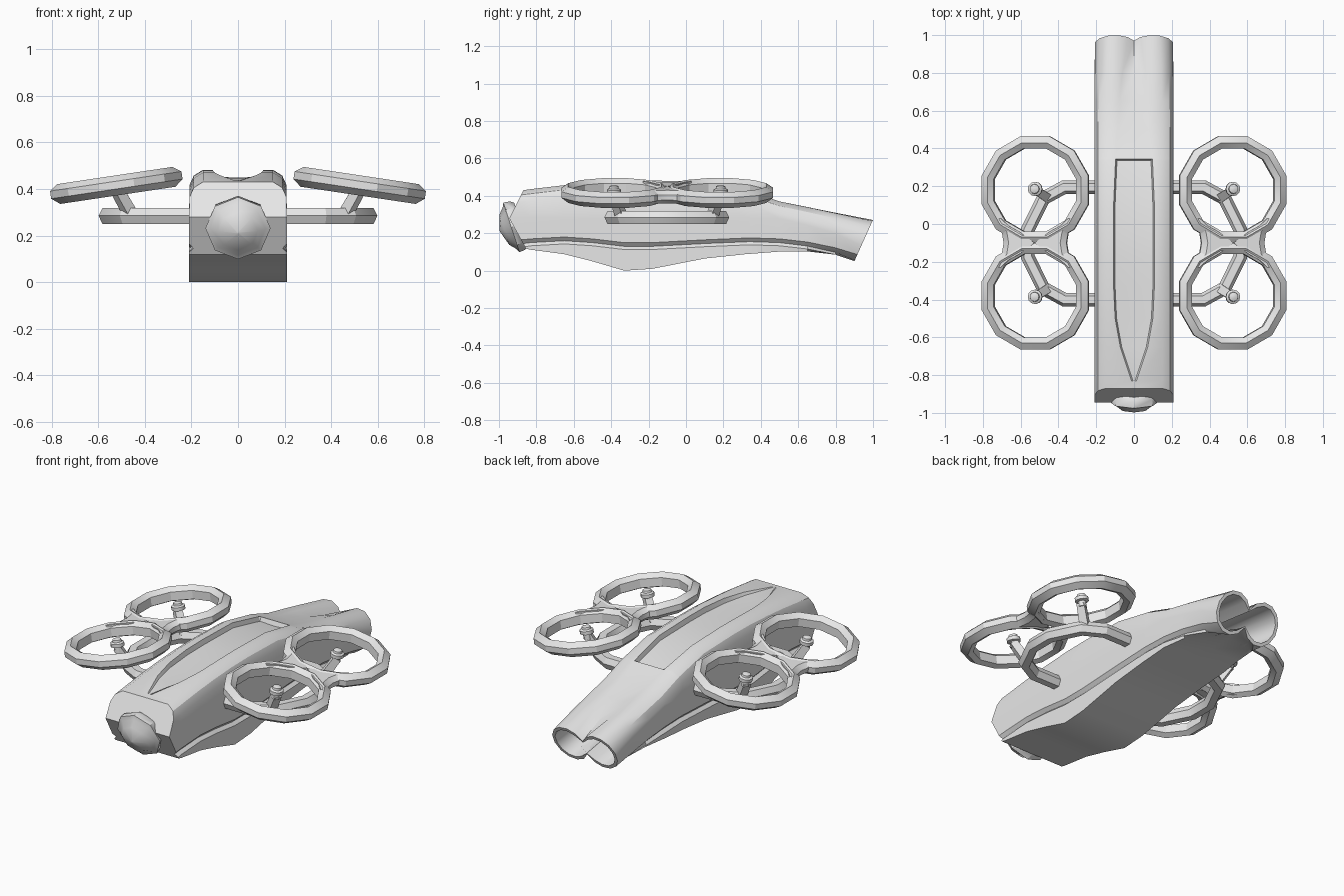
import bpy, bmesh, math
from mathutils import Vector, Matrix

if "Cube" in bpy.data.objects:
    bpy.data.objects.remove(bpy.data.objects["Cube"])

grey = bpy.data.materials.new("light_grey")
grey.diffuse_color = (0.8, 0.8, 0.8, 1)
grey.use_nodes = True
grey.node_tree.nodes["Principled BSDF"].inputs["Base Color"].default_value = grey.diffuse_color


def finish(bm, name, angle=28, mat=None):
    if mat:
        bm.transform(mat)
    bmesh.ops.recalc_face_normals(bm, faces=bm.faces)
    me = bpy.data.meshes.new(name)
    bm.to_mesh(me)
    bm.free()
    ob = bpy.data.objects.new(name, me)
    bpy.context.collection.objects.link(ob)
    me.materials.append(grey)
    bpy.ops.object.select_all(action='DESELECT')
    ob.select_set(True)
    bpy.context.view_layer.objects.active = ob
    bpy.ops.object.shade_smooth_by_angle(angle=math.radians(angle))
    return ob


def mirror(ob):
    m = ob.modifiers.new("mirror", 'MIRROR')
    m.use_axis = (True, False, False)


def bridge(bm, a, b):
    n = len(a)
    for i in range(n):
        j = (i + 1) % n
        bm.faces.new((a[i], a[j], b[j], b[i]))


def cap(bm, loop):
    # strips joining left and right halves of a symmetric loop
    n = len(loop)
    for i in range(n // 2):
        quad = [loop[i], loop[i + 1], loop[-i - 1], loop[-i]]
        bm.faces.new(list(dict.fromkeys(quad)))


# ---- hull: lofted sections, twin-lobed open tail ----
N = 12


def lobe(i, zc, rx, rz):
    a = math.radians(155 - 310 / (N - 1) * i)
    return (0 if i in (0, N - 1) else 0.1 + rx * math.cos(a), zc + rz * math.sin(a))


def half_section(zt, rw, d, zb, zk, t):
    base = [(0, zt - d), (rw, zt - d * 0.85), (rw + 0.008, zt), (max(0.15, rw + .02), zt),
            (0.19, zt - 0.025), (0.208, zt - 0.065), (0.21, min(0.28, zt - 0.09)),
            (0.21, zb + 0.025), (0.192, zb + 0.005), (0.21, zb - 0.012), (0.21, zk), (0, zk)]
    out = []
    for i, (x, z) in enumerate(base):
        lx, lz = lobe(i, (zt + zk) / 2, 0.11, (zt - zk) / 2)
        out.append((x + (lx - x) * t, z + (lz - z) * t))
    return out


def front_y(z):
    return -0.945 + (0.5 * (z - 0.28) if z > 0.28 else 0.55 * (0.28 - z))


def tail_y(z):
    return 0.9 + 0.45 * (z - 0.05)


def add_loop(bm, half, yf):
    pts = half + [(-x, z) for x, z in half[-2:0:-1]]
    return [bm.verts.new((x, yf(z), z)) for x, z in pts]


# y, top, recess half width, recess depth, hull bottom, keel bottom, lobe blend
stations = [
    (None, .43, .005, 0, .14, .118, 0),
    (-.83, .436, .005, .0, .145, .112, 0),
    (-.65, .457, .065, .02, .155, .088, 0),
    (-.5, .47, .092, .03, .145, .05, 0),
    (-.33, .48, .1, .034, .125, 0, 0),
    (-.18, .482, .1, .034, .125, .01, 0),
    (.1, .475, .1, .032, .14, .065, 0),
    (.335, .425, .09, .03, .15, .09, 0),
    (.345, .422, .09, 0, .15, .09, 0),
    (.5, .37, .08, 0, .145, .102, 0),
    (.65, .34, .08, 0, .13, .1, .12),
    (.8, .31, .08, 0, .1, .08, .4),
    (1, .272, .08, 0, .08, .05, 1)]
bm = bmesh.new()
prev = None
for k, (y, *p) in enumerate(stations):
    yf = front_y if k == 0 else tail_y if k == len(stations) - 1 else (lambda z, y=y: y)
    loop = add_loop(bm, half_section(*p), yf)
    if prev:
        bridge(bm, prev, loop)
    else:
        cap(bm, loop)
    prev = loop
rim = add_loop(bm, [lobe(i, .161, .092, .092) for i in range(N)], tail_y)
deep = add_loop(bm, [lobe(i, .215, .08, .08) for i in range(N)], lambda z: 0.58)
bridge(bm, prev, rim)
bridge(bm, rim, deep)
cap(bm, deep)
finish(bm, "hull", 32)


def lathe(bm, profile, sides, turn=0.0, closed=False):
    # revolve (radius, height) points about z
    loops = []
    for r, z in profile:
        loops.append([bm.verts.new((r * math.cos(a), r * math.sin(a), z))
                      for a in (turn + math.tau * i / sides for i in range(sides))])
    for a, b in zip(loops, loops[1:]):
        bridge(bm, a, b)
    if closed:
        bridge(bm, loops[-1], loops[0])
    else:
        bm.faces.new(loops[0])
        bm.faces.new(loops[-1])


# ---- nose sensor: octagonal disc with a blunt cone ----
bm = bmesh.new()
lathe(bm, [(.12, -.02), (.135, 0), (.14, .035), (.118, .045), (.085, .075), (.004, .1)], 8)
finish(bm, "nose_sensor", 40,
       Matrix.Translation((0, -.9, .242)) @ Matrix.Rotation(math.radians(108), 4, 'X'))

# ---- rotor guards, tilted outwards ----
tilt = Matrix.Translation((.522, -.1, .415)) @ Matrix.Rotation(math.radians(8.5), 4, 'Y')
guard_profile = [(.25, .043), (.285, .018), (.285, -.015), (.25, -.043), (.22, -.03), (.22, .02)]
c = 1 / math.cos(math.pi / 12)
for name, y in (("rear", .28), ("front", -.28)):
    bm = bmesh.new()
    lathe(bm, [(r * c, z) for r, z in guard_profile], 12, math.pi / 12, True)
    mirror(finish(bm, name + "_rotor_guard", 25, tilt @ Matrix.Translation((0, y, 0))))
    # hub with cap
    bm = bmesh.new()
    lathe(bm, [(.022, -.03), (.022, 0), (.038, .004), (.038, .024), (.026, .03), (.024, .042), (.01, .047)], 12)
    mirror(finish(bm, name + "_rotor_hub", 35, tilt @ Matrix.Translation((0, y * 1.02, -.005))))

# ---- waist joining each pair of guards ----
bm = bmesh.new()
rows = []
for y, w in ((-.13, .235), (-.09, .20), (-.06, .178), (0, .168), (.06, .178), (.09, .20), (.13, .235)):
    # inner edge follows the ring openings, so each row is two small blocks
    gap = max(0, abs(y) - .055)
    inner = 0 if gap == 0 else math.sqrt(max(0, .235 ** 2 - (.28 - abs(y)) ** 2))
    rows.append([[bm.verts.new((s * x, y, z)) for x, z in
                  ((inner, .036), (w - .03, .036), (w, .015), (w, -.013), (w - .03, -.036), (inner, -.036))]
                 for s in (1, -1)])
for a, b in zip(rows, rows[1:]):
    for s in (0, 1):
        bridge(bm, a[s], b[s])
mirror(finish(bm, "guard_waist", 30, tilt))

# ---- side frame: chamfered bar swept along a C path ----
path = [Vector(p) for p in ((.15, .195), (.37, .195), (.48, .135), (.562, -.03),
                            (.562, -.175), (.48, -.34), (.37, -.4), (.15, -.4))]
section = [(-.036, .285), (-.02, .318), (.02, .318), (.036, .285), (.02, .25), (-.02, .25)]
bm = bmesh.new()
prev = None
for i, p in enumerate(path):
    d0 = (p - path[i - 1]).normalized() if i else (path[1] - p).normalized()
    d1 = (path[i + 1] - p).normalized() if i < len(path) - 1 else d0
    t = (d0 + d1).normalized()
    nrm = Vector((-t.y, t.x)) / max(.5, t.dot(d0))
    loop = [bm.verts.new((p.x + nrm.x * o, p.y + nrm.y * o, z)) for o, z in section]
    if prev:
        bridge(bm, prev, loop)
    else:
        bm.faces.new(loop)
    prev = loop
bm.faces.new(prev)
mirror(finish(bm, "side_frame", 25))

# ---- square struts from frame to hubs ----
for name, a, b in (("rear", (.46, .14, .29), (.525, .182, .405)),
                   ("front", (.46, -.345, .29), (.525, -.386, .405))):
    a, b = Vector(a), Vector(b)
    bm = bmesh.new()
    lathe(bm, [(.034, 0), (.03, (b - a).length)], 4, math.pi / 4)
    mirror(finish(bm, name + "_strut", 25,
                  Matrix.Translation(a) @ (b - a).to_track_quat('Z', 'Y').to_matrix().to_4x4()))
